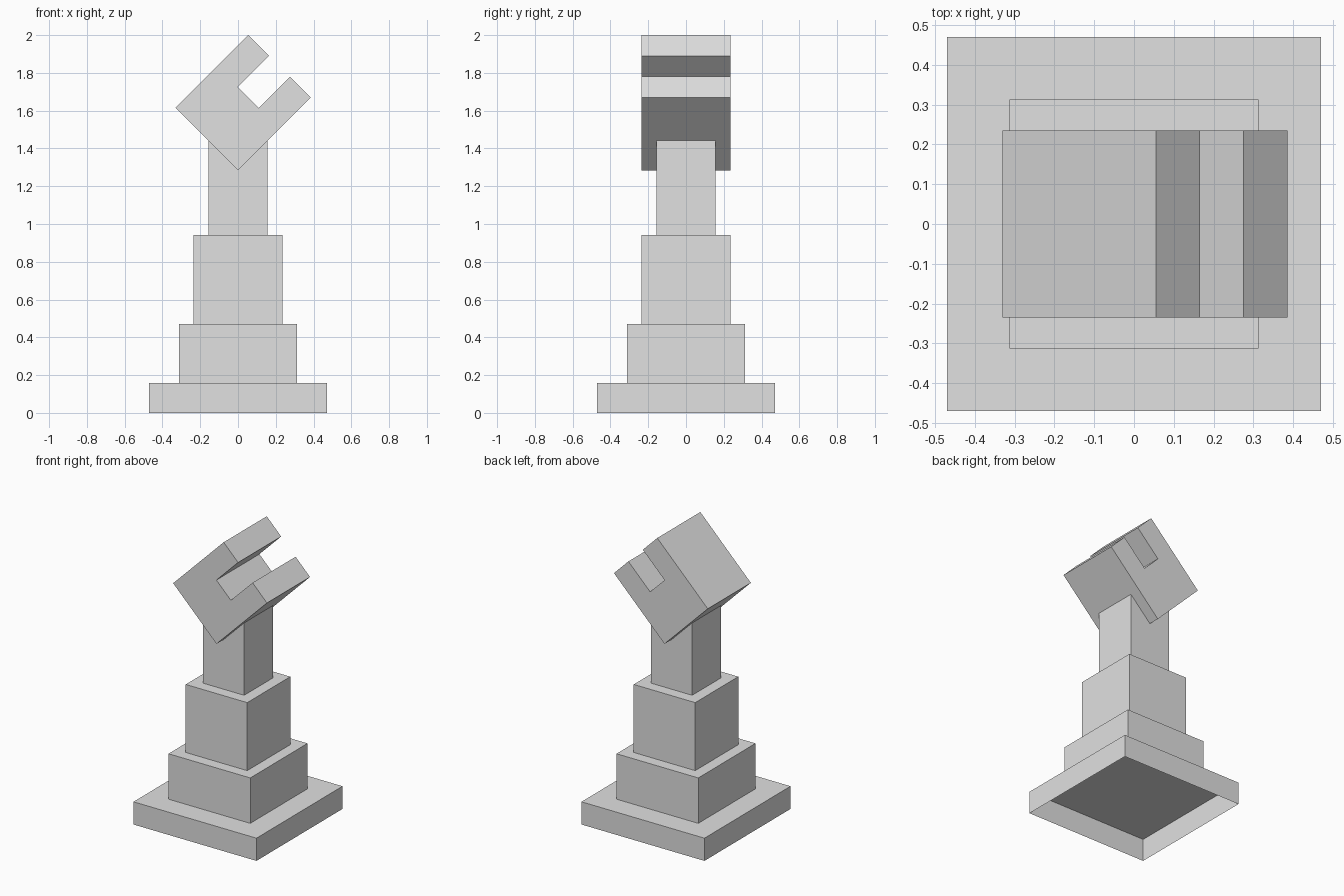
import bpy
import bmesh
from mathutils import Matrix, Vector

cube = bpy.data.objects.get("Cube")
if cube:
    bpy.data.objects.remove(cube, do_unlink=True)

# Single light grey material
grey = bpy.data.materials.new("light_grey")
grey.use_nodes = True
colour = (0.75, 0.75, 0.75, 1)
grey.diffuse_color = colour
grey.node_tree.nodes["Principled BSDF"].inputs["Base Color"].default_value = colour


def add_object(name, bm):
    mesh = bpy.data.meshes.new(name)
    bm.to_mesh(mesh)
    bm.free()
    mesh.materials.append(grey)
    obj = bpy.data.objects.new(name, mesh)
    bpy.context.collection.objects.link(obj)
    return obj


def tier(name, half, bottom, top):
    """Square block, open underneath."""
    bm = bmesh.new()
    size = Matrix.Diagonal((2 * half, 2 * half, top - bottom, 1))
    place = Matrix.Translation((0, 0, (bottom + top) / 2))
    bmesh.ops.create_cube(bm, size=1, matrix=place @ size)
    under = [f for f in bm.faces if f.normal.z < -0.9]
    bmesh.ops.delete(bm, geom=under, context='FACES_ONLY')
    return add_object(name, bm)


# Stepped pedestal and column
tier("base_plate", 0.47, 0, 0.157)
tier("lower_tier", 0.3125, 0.157, 0.471)
tier("upper_tier", 0.235, 0.471, 0.941)
tier("column", 0.157, 0.941, 1.57)

# Forked head: a slotted profile along two diagonal axes, extruded front to back
corner = Vector((0, 0.235, 1.284))
along, across = Vector((1, 0, 1)), Vector((-1, 0, 1))
length, width, slot = 0.386, 0.331, 0.166
profile = [(0, 0), (length, 0), (length, width / 3), (length - slot, width / 3),
           (length - slot, width * 2 / 3), (length, width * 2 / 3),
           (length, width), (0, width)]
bm = bmesh.new()
face = bm.faces.new([bm.verts.new(corner + along * a + across * b) for a, b in profile])
sweep = bmesh.ops.extrude_face_region(bm, geom=[face], use_keep_orig=True)
moved = [v for v in sweep["geom"] if isinstance(v, bmesh.types.BMVert)]
bmesh.ops.translate(bm, verts=moved, vec=(0, -0.47, 0))
bmesh.ops.recalc_face_normals(bm, faces=bm.faces)
add_object("forked_head", bm)
